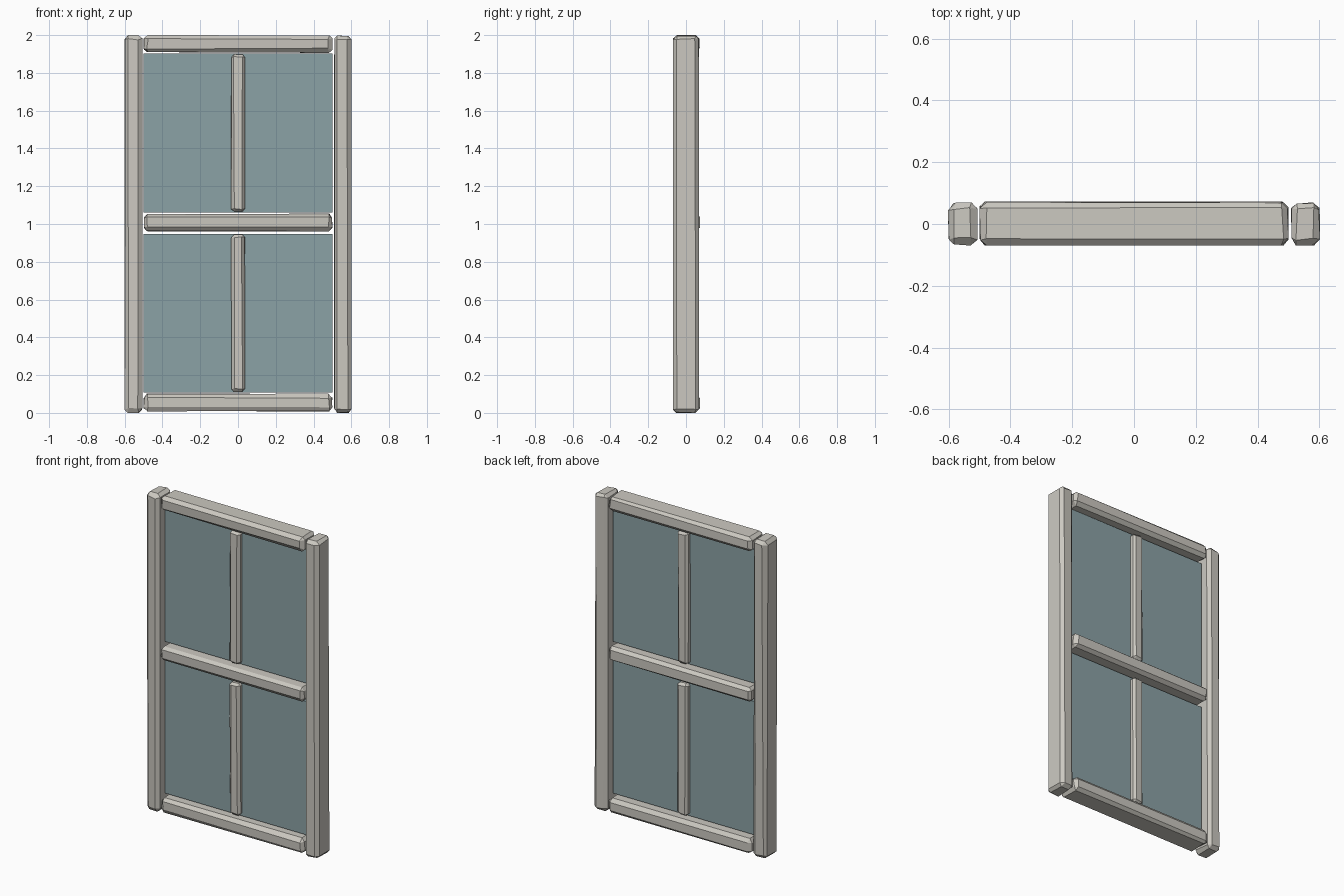
import bpy, bmesh, random
from mathutils import Vector

random.seed(4)
cube = bpy.data.objects.get("Cube")
if cube:
    bpy.data.objects.remove(cube, do_unlink=True)


def make_material(name, color, alpha=1.0):
    mat = bpy.data.materials.new(name)
    mat.use_nodes = True
    mat.diffuse_color = (*color, alpha)
    bsdf = mat.node_tree.nodes["Principled BSDF"]
    bsdf.inputs["Base Color"].default_value = (*color, 1)
    bsdf.inputs["Alpha"].default_value = alpha
    bsdf.inputs["Roughness"].default_value = 0.8
    return mat


paint = make_material("warm grey paint", (0.60, 0.58, 0.53))
glass = make_material("blue grey glass", (0.26, 0.36, 0.38), 0.5)


def make_box(name, low, high, mat, bevel=0.0, wobble=0.0):
    """Box between two corners, with chamfered and slightly uneven edges."""
    low, high = Vector(low), Vector(high)
    bm = bmesh.new()
    bmesh.ops.create_cube(bm, size=1)
    for v in bm.verts:
        v.co = [(a + b) / 2 + c * (b - a) for a, b, c in zip(low, high, v.co)]
    if bevel:
        bmesh.ops.bevel(bm, geom=bm.edges[:], offset=bevel, segments=1,
                        profile=0.5, affect='EDGES')
        for v in bm.verts:
            for i in range(3):
                moved = v.co[i] + random.uniform(-wobble, wobble)
                v.co[i] = min(max(moved, low[i]), high[i])
    bmesh.ops.recalc_face_normals(bm, faces=bm.faces[:])
    mesh = bpy.data.meshes.new(name)
    bm.to_mesh(mesh)
    bm.free()
    mesh.materials.append(mat)
    obj = bpy.data.objects.new(name, mesh)
    bpy.context.collection.objects.link(obj)
    return obj


# Upright side posts
for side, x in (("left", 0.554), ("right", -0.554)):
    make_box(side + "_post", (x - 0.048, -0.07, 0), (x + 0.048, 0.07, 2),
             paint, 0.021, 0.005)

# Horizontal rails
for place, z in (("bottom", 0.055), ("middle", 1.008), ("top", 1.953)):
    make_box(place + "_rail", (-0.5, -0.07, z - 0.047), (0.5, 0.073, z + 0.047),
             paint, 0.02, 0.005)

# Glass panes, each with a slim centre bar
for place, z in (("lower", 0.527), ("upper", 1.482)):
    make_box(place + "_pane", (-0.5, -0.01, z - 0.42), (0.5, 0.01, z + 0.42), glass)
    make_box(place + "_centre_bar", (-0.037, -0.045, z - 0.417),
             (0.037, 0.045, z + 0.417), paint, 0.016, 0.004)
